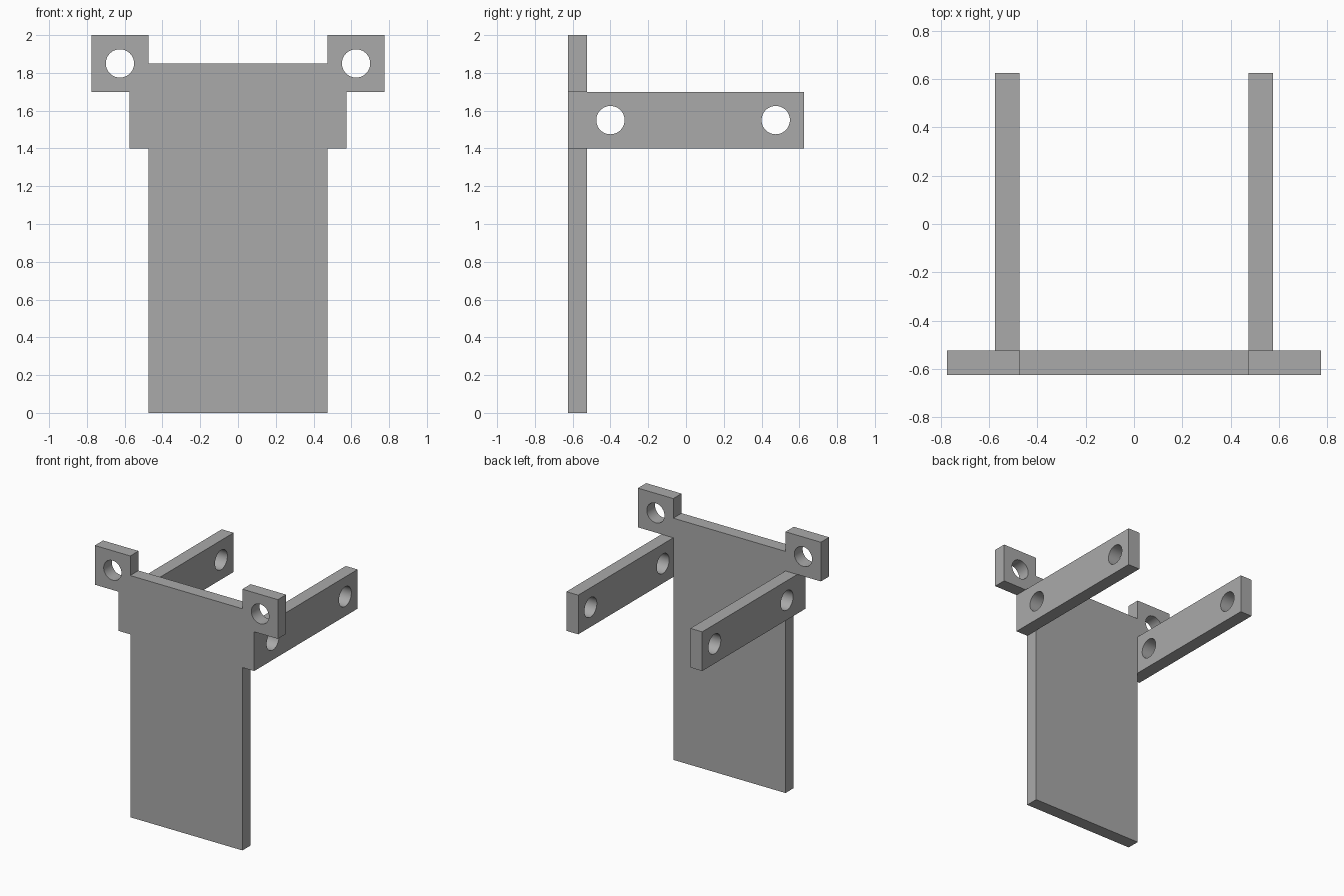
import bpy, bmesh
from math import cos, sin, tau
from mathutils import Matrix

cube = bpy.data.objects.get("Cube")
if cube:
    bpy.data.objects.remove(cube, do_unlink=True)

THICK = 0.10
HOLE_RADIUS = 0.075

grey = bpy.data.materials.new("plain grey")
grey.use_nodes = True
colour = (0.4, 0.4, 0.4, 1)
grey.diffuse_color = colour
grey.node_tree.nodes["Principled BSDF"].inputs["Base Color"].default_value = colour


def circle(cx, cy, steps=48):
    return [(cx + HOLE_RADIUS * cos(tau * i / steps),
             cy + HOLE_RADIUS * sin(tau * i / steps)) for i in range(steps)]


def plate(name, outline, holes, matrix):
    """Extrude a flat outline with round holes and place it with a matrix."""
    curve = bpy.data.curves.new(name + "_profile", "CURVE")
    curve.dimensions = "2D"
    curve.fill_mode = "BOTH"
    curve.extrude = THICK / 2
    for loop in [outline] + [circle(*h) for h in holes]:
        spline = curve.splines.new("POLY")
        spline.points.add(len(loop) - 1)
        for point, (x, y) in zip(spline.points, loop):
            point.co = (x, y, 0, 1)
        spline.use_cyclic_u = True
    helper = bpy.data.objects.new(name + "_helper", curve)
    bpy.context.collection.objects.link(helper)
    graph = bpy.context.evaluated_depsgraph_get()
    mesh = bpy.data.meshes.new_from_object(helper.evaluated_get(graph))
    bpy.data.objects.remove(helper, do_unlink=True)
    bpy.data.curves.remove(curve)

    # Weld the caps to the walls and place the part
    bm = bmesh.new()
    bm.from_mesh(mesh)
    bmesh.ops.remove_doubles(bm, verts=bm.verts, dist=0.0005)
    bmesh.ops.transform(bm, matrix=matrix, verts=bm.verts)
    bmesh.ops.recalc_face_normals(bm, faces=bm.faces)
    bm.to_mesh(mesh)
    bm.free()
    mesh.name = name
    mesh.materials.clear()
    mesh.materials.append(grey)
    obj = bpy.data.objects.new(name, mesh)
    bpy.context.collection.objects.link(obj)
    bpy.ops.object.select_all(action="DESELECT")
    obj.select_set(True)
    bpy.context.view_layer.objects.active = obj
    bpy.ops.object.shade_smooth_by_angle()
    return obj


# Front panel with shoulders and pierced ears
half = [(0.475, 0), (0.475, 1.4), (0.575, 1.4), (0.575, 1.7), (0.775, 1.7),
        (0.775, 2), (0.475, 2), (0.475, 1.85)]
outline = half + [(-x, z) for x, z in reversed(half)]
upright = Matrix(((1, 0, 0, 0), (0, 0, -1, -0.575), (0, 1, 0, 0), (0, 0, 0, 1)))
plate("front_panel", outline, [(0.625, 1.85), (-0.625, 1.85)], upright)

# Side arms reaching back from the shoulders
arm = [(-0.525, 1.4), (0.625, 1.4), (0.625, 1.7), (-0.525, 1.7)]
for name, x in (("left_arm", 0.525), ("right_arm", -0.525)):
    sideways = Matrix(((0, 0, 1, x), (1, 0, 0, 0), (0, 1, 0, 0), (0, 0, 0, 1)))
    plate(name, arm, [(-0.4, 1.55), (0.475, 1.55)], sideways)
